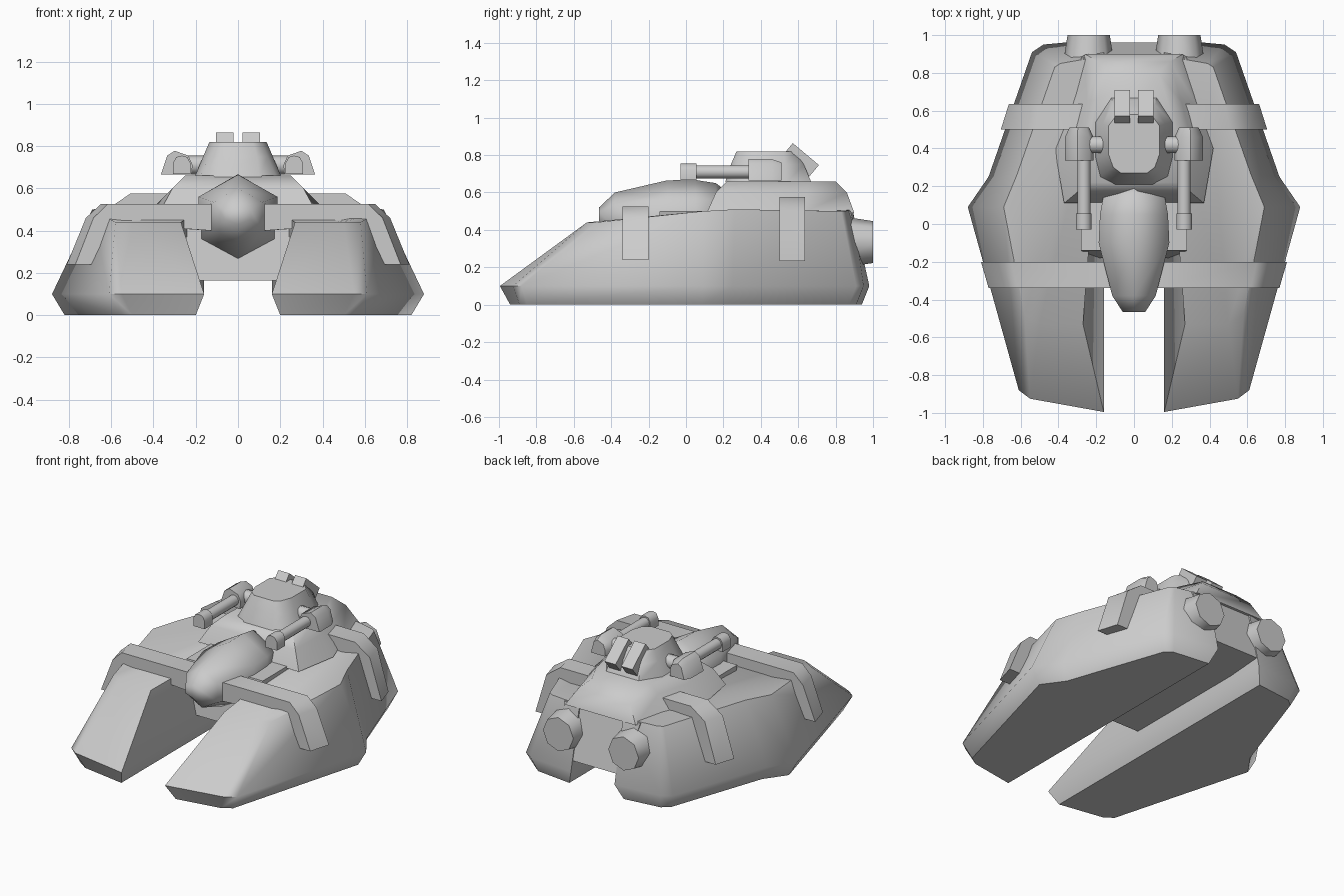
import bpy, bmesh, math
from mathutils import Matrix, Vector

if "Cube" in bpy.data.objects:
    bpy.data.objects.remove(bpy.data.objects["Cube"])

grey = bpy.data.materials.new("hull grey")
grey.diffuse_color = (0.6, 0.6, 0.6, 1)
grey.use_nodes = True
grey.node_tree.nodes["Principled BSDF"].inputs["Base Color"].default_value = grey.diffuse_color


def finish(name, bm, mirror=False, angle=50):
    bmesh.ops.recalc_face_normals(bm, faces=bm.faces)
    me = bpy.data.meshes.new(name)
    bm.to_mesh(me)
    bm.free()
    me.materials.append(grey)
    ob = bpy.data.objects.new(name, me)
    bpy.context.collection.objects.link(ob)
    bpy.ops.object.select_all(action='DESELECT')
    bpy.context.view_layer.objects.active = ob
    ob.select_set(True)
    bpy.ops.object.shade_smooth_by_angle(angle=math.radians(angle))
    if mirror:
        ob.modifiers.new("mirror", 'MIRROR').use_mirror_merge = False
    return ob


def loft(name, loops, mirror=False, angle=50):
    """Skin a list of equal-length closed loops and cap both ends."""
    bm = bmesh.new()
    rings = [[bm.verts.new(p) for p in loop] for loop in loops]
    n = len(rings[0])
    for a, b in zip(rings, rings[1:]):
        for i in range(n):
            j = (i + 1) % n
            bm.faces.new((a[i], a[j], b[j], b[i]))
    bm.faces.new(rings[0])
    bm.faces.new(rings[-1])
    return finish(name, bm, mirror, angle)


def both(half, z):
    """Horizontal loop from its right half."""
    pts = [(x, y, z) for x, y in half]
    return pts + [(-x, y, z) for x, y in reversed(half)]


def section(pts, y, k=1.0):
    """Cross-section in x and z placed at y, with x scaled."""
    return [(x * k, y, z) for x, z in pts]


def cone(name, r1, r2, start, end, sides, mirror=False):
    a, b = Vector(start), Vector(end)
    d = b - a
    bm = bmesh.new()
    m = Matrix.Translation((a + b) / 2) @ d.to_track_quat('Z', 'Y').to_matrix().to_4x4()
    bmesh.ops.create_cone(bm, cap_ends=True, segments=sides, radius1=r1,
                          radius2=r2, depth=d.length, matrix=m)
    return finish(name, bm, mirror)


# Side hulls: keel, flared rim and deck edge outlines
keel = [(0.2, -0.94), (0.5, -0.89), (0.56, -0.85), (0.82, 0.09),
        (0.72, 0.23), (0.5, 0.87), (0.45, 0.91), (0.2, 0.94)]
rim = [(0.16, -0.995), (0.55, -0.925), (0.61, -0.88), (0.88, 0.09),
       (0.77, 0.25), (0.54, 0.91), (0.48, 0.95), (0.16, 0.98)]
deck = [(0.27, -0.53, 0.44), (0.5, -0.53, 0.44), (0.58, -0.48, 0.44), (0.69, 0.09, 0.5),
        (0.62, 0.26, 0.51), (0.42, 0.83, 0.5), (0.39, 0.85, 0.5), (0.16, 0.89, 0.51)]
loft("side_hull", [[(x, y, 0) for x, y in keel], [(x, y, 0.1) for x, y in rim], deck], True, 60)

# Centre hull bridging the side hulls
loft("centre_hull", [both([(0.2, -0.18), (0.2, 0.96)], 0.165),
                     both([(0.28, -0.14), (0.28, 0.88)], 0.5)])

# Raised deck behind the prow
loft("raised_deck", [
    both([(0.37, 0.11), (0.42, 0.4), (0.34, 0.62), (0.26, 0.9)], 0.49),
    both([(0.31, 0.16), (0.31, 0.42), (0.25, 0.65), (0.19, 0.86)], 0.6),
    both([(0.25, 0.22), (0.24, 0.45), (0.2, 0.66), (0.13, 0.8)], 0.66)])

# Six-sided prow pod
loops = []
for y, w, top, low in [(-0.465, 0.06, 0.52, 0.43), (-0.38, 0.115, 0.6, 0.34),
                       (-0.1, 0.187, 0.665, 0.245), (0.05, 0.18, 0.667, 0.245),
                       (0.16, 0.16, 0.65, 0.27), (0.2, 0.05, 0.62, 0.35)]:
    q = (top - low) / 4
    loops.append([(0, y, top), (w, y, top - q), (w, y, low + q),
                  (0, y, low), (-w, y, low + q), (-w, y, top - q)])
loft("prow_pod", loops, angle=65)

# Armour bands wrapping over the side hulls
front = [(0.13, 0.525), (0.65, 0.525), (0.72, 0.46), (0.81, 0.24),
         (0.7, 0.24), (0.63, 0.38), (0.58, 0.43), (0.13, 0.4)]
rear = [(0.2, 0.575), (0.51, 0.575), (0.62, 0.5), (0.705, 0.235),
        (0.6, 0.235), (0.52, 0.42), (0.45, 0.46), (0.2, 0.46)]
loft("front_band", [section(front, -0.34, 0.95), section(front, -0.2)], True)
loft("rear_band", [section(rear, 0.5), section(rear, 0.635, 0.94)], True)

# Turret
loft("turret", [
    both([(0.1, 0.21), (0.18, 0.25), (0.205, 0.35), (0.205, 0.54), (0.12, 0.67)], 0.655),
    both([(0.09, 0.24), (0.14, 0.28), (0.165, 0.36), (0.165, 0.53), (0.11, 0.63)], 0.75),
    both([(0.07, 0.27), (0.11, 0.3), (0.135, 0.37), (0.135, 0.52), (0.09, 0.58)], 0.82)])

# Tilted vents on the turret
bm = bmesh.new()
bmesh.ops.create_cube(bm, size=1, matrix=Matrix.Translation((0.062, 0.607, 0.765))
                      @ Matrix.Rotation(math.radians(-40), 4, 'X')
                      @ Matrix.Diagonal((0.082, 0.182, 0.105, 1)))
finish("turret_vent", bm, True)

# Gun pods, mounts, barrels and muzzles
pod = [(0.22, 0.665), (0.215, 0.71), (0.235, 0.755), (0.3, 0.778), (0.335, 0.755), (0.365, 0.665)]
small = [(0.29 + (x - 0.29) * 0.7, 0.665 + (z - 0.665) * 0.85) for x, z in pod]
loft("gun_pod", [section(pod, 0.335), section(pod, 0.46), section(small, 0.51)], True)
cone("gun_mount", 0.045, 0.045, (0.12, 0.42, 0.71), (0.24, 0.42, 0.71), 10, True)
cone("gun_barrel", 0.035, 0.035, (0.265, 0.03, 0.71), (0.265, 0.36, 0.71), 12, True)
arch = [(0.225, 0.667), (0.225, 0.72), (0.24, 0.748), (0.265, 0.755),
        (0.292, 0.748), (0.308, 0.72), (0.308, 0.667)]
loft("gun_muzzle", [section(arch, -0.03), section(arch, 0.055)], True)

# Rear thrusters
cone("thruster", 0.135, 0.112, (0.24, 0.85, 0.335), (0.24, 1.0, 0.335), 8, True)
